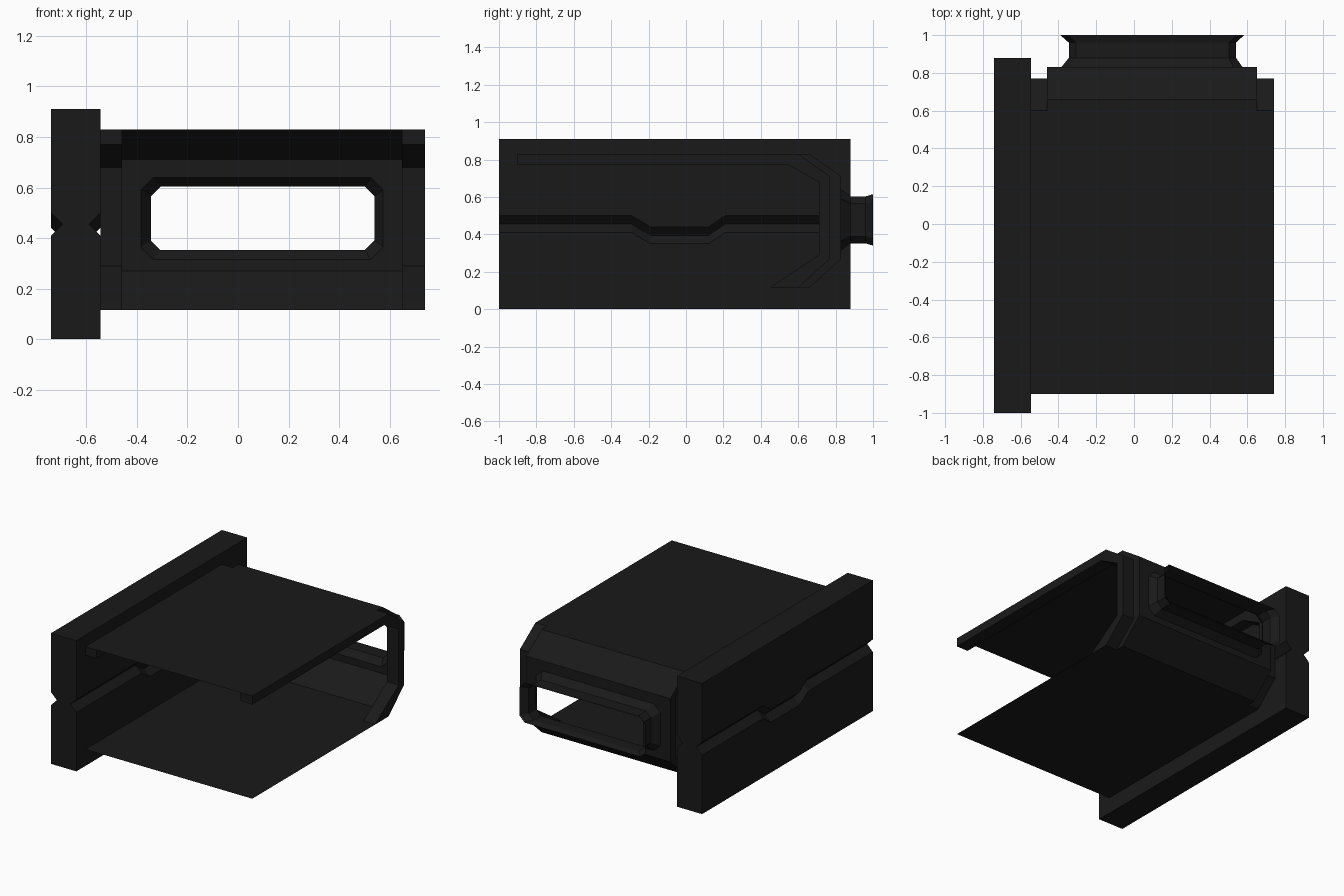
import bpy, bmesh

if "Cube" in bpy.data.objects:
    bpy.data.objects.remove(bpy.data.objects["Cube"])

mat = bpy.data.materials.new("dark_metal")
mat.diffuse_color = (0.01, 0.01, 0.01, 1)
mat.use_nodes = True
mat.node_tree.nodes["Principled BSDF"].inputs["Base Color"].default_value = mat.diffuse_color


def finish(name, bm):
    bmesh.ops.remove_doubles(bm, verts=bm.verts, dist=0.0005)
    bmesh.ops.recalc_face_normals(bm, faces=bm.faces)
    me = bpy.data.meshes.new(name)
    bm.to_mesh(me)
    bm.free()
    ob = bpy.data.objects.new(name, me)
    bpy.context.collection.objects.link(ob)
    me.materials.append(mat)
    return ob


def strip(bm, a, b, closed=False, skip=()):
    """Quads between two rows of points with equal counts."""
    n = len(a)
    for i in range(n if closed else n - 1):
        if i in skip:
            continue
        j = (i + 1) % n
        pts = []
        for p in (a[i], a[j], b[j], b[i]):
            if p not in pts:
                pts.append(p)
        if len(pts) > 2:
            bm.faces.new([bm.verts.new(p) for p in pts])


def at_x(profile, x):
    return [(x, y, z) for y, z in profile]


# Long side block with a V groove on both faces that dips in the middle
bm = bmesh.new()
rows = []
for y, dz in [(-1, 0), (-.29, 0), (-.19, -.06), (.12, -.06), (.21, 0), (.88, 0)]:
    z = .455 + dz
    l, r, d = -.74, -.545, .045
    sec = [(l, 0), (r, 0), (r, z - d), (r - d, z), (r, z + d), (r, .91),
           (l, .91), (l, z + d), (l + d, z), (l, z - d)]
    rows.append([(x, y, h) for x, h in sec])
for a, b in zip(rows, rows[1:]):
    strip(bm, a, b, closed=True)
for end in (rows[0], rows[-1]):
    bm.faces.new([bm.verts.new(p) for p in end])
finish("side_block", bm)

# Side profiles (y, z) running roof, back wall, floor
outer = [(-.9, .83), (.6, .83), (.77, .71), (.77, .27), (.6, .115), (.45, .115), (-.9, .115)]
inner = [(-.9, .77), (.55, .77), (.71, .68), (.71, .29), (.5, .15), (.45, .115), (-.9, .115)]
mid = [(-.9, .83), (.66, .83), (.83, .71), (.83, .27), (.66, .115), (.45, .115), (-.9, .115)]

# Ribs at both ends of the bay
for name, x0, x1 in [("rib_left", -.545, -.46), ("rib_right", .65, .74)]:
    bm = bmesh.new()
    strip(bm, at_x(outer, x0), at_x(outer, x1))
    strip(bm, at_x(inner, x0), at_x(inner, x1), skip=(5,))
    for x in (x0, x1):
        strip(bm, at_x(inner, x), at_x(outer, x))
    strip(bm, [(x0, -.9, .77), (x1, -.9, .77)], [(x0, -.9, .83), (x1, -.9, .83)])
    finish(name, bm)

# Middle shell: roof, sloped corners, floor and the step down to the ribs
bm = bmesh.new()
strip(bm, at_x(mid, -.46), at_x(mid, .65), skip=(2,))
for x in (-.46, .65):
    strip(bm, at_x(mid, x), at_x(outer, x))
finish("middle_shell", bm)


def octagon(y, x0, x1, z0, z1, c):
    return [(x0 + c, y, z0), (x1 - c, y, z0), (x1, y, z0 + c), (x1, y, z1 - c),
            (x1 - c, y, z1), (x0 + c, y, z1), (x0, y, z1 - c), (x0, y, z0 + c)]


# Back wall with its window opening drawn out into a flared neck
bm = bmesh.new()
loops = [octagon(.83, -.46, .65, .27, .71, 0),
         octagon(.83, -.385, .575, .315, .64, .05),
         octagon(.88, -.345, .54, .352, .603, .038),
         octagon(.96, -.345, .54, .352, .603, .038),
         octagon(1.0, -.39, .583, .34, .615, .04)]
for a, b in zip(loops, loops[1:]):
    strip(bm, a, b, closed=True)
finish("back_wall_window", bm)
